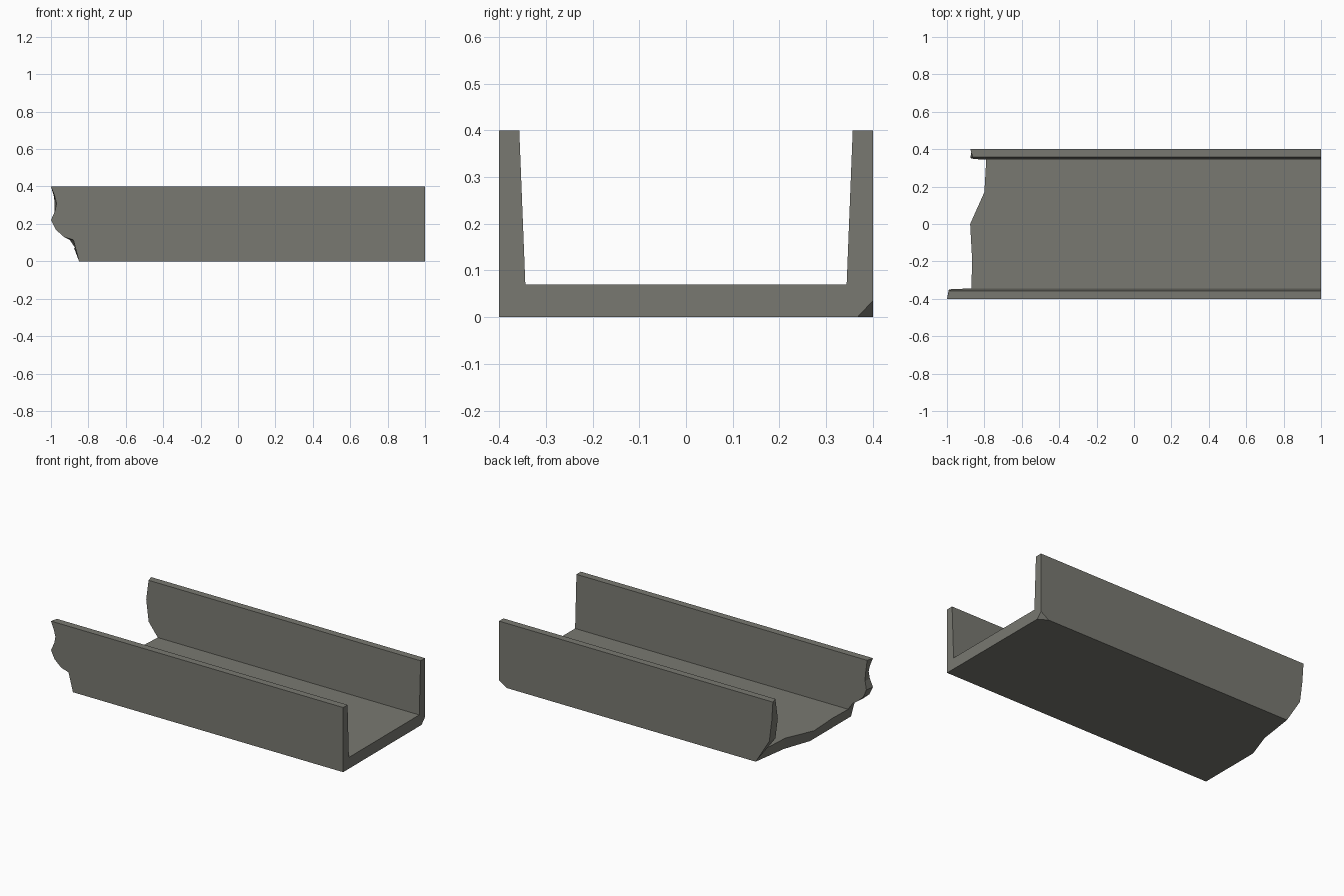
import bpy, bmesh
from mathutils import Vector

if "Cube" in bpy.data.objects:
    bpy.data.objects.remove(bpy.data.objects["Cube"])

WALL_Y, HEIGHT, FLOOR_Z, END_X = 0.4, 0.4, 0.07, 1.0

# Broken edge of each wall: (height, outer x, inner x), and of the floor: (y, bottom x, top x)
FRONT = [(0.40, -1.0, -0.99), (0.35, -0.98, -0.985), (0.31, -0.97, -0.98), (0.27, -0.978, -0.98),
         (0.22, -1.0, -0.99), (0.17, -0.975, -0.97), (0.13, -0.93, -0.925),
         (0.115, -0.88, -0.90), (0.0, -0.85, -0.87)]
FLOOR = [(-0.2, -0.85, -0.865), (0.0, -0.85, -0.876), (0.17, -0.79, -0.80)]
BACK = [(0.0, -0.757, -0.79), (0.15, -0.85, -0.855), (0.28, -0.867, -0.875), (0.40, -0.875, -0.862)]


def inner_y(z):
    return 0.344 + 0.013 * (z - FLOOR_Z) / (HEIGHT - FLOOR_Z)


def wall(points, side):
    """Pairs of outer and inner points going along one tapered wall."""
    pairs = []
    for z, xo, xi in points:
        zi = max(z, FLOOR_Z)
        pairs.append(((xo, side * WALL_Y, z), (xi, side * inner_y(zi), zi)))
    return pairs


pairs = wall(FRONT, -1)
pairs += [((xb, y, 0), (xt, y, FLOOR_Z)) for y, xb, xt in FLOOR]
pairs += wall(BACK, 1)

# Channel body: loft from the broken end to the straight end
bm = bmesh.new()
rows = []
for o, i in pairs:
    rows.append([bm.verts.new(p) for p in
                 (o, i, (END_X, i[1], i[2]), (END_X, o[1], o[2]))])
for a, b in zip(rows, rows[1:]):
    for k in range(4):
        n = (k + 1) % 4
        bm.faces.new((a[k], a[n], b[n], b[k]))
bm.faces.new(rows[0])
bm.faces.new(rows[-1])
bmesh.ops.recalc_face_normals(bm, faces=bm.faces[:])

# Small chip knocked off the back lower corner of the straight end
p1, p2, p3 = Vector((1, 0.367, 0)), Vector((1, 0.4, 0.035)), Vector((0.945, 0.4, 0))
normal = (p2 - p1).cross(p3 - p1).normalized()
if normal.dot(Vector((1, 0.4, 0)) - p1) < 0:
    normal = -normal
bmesh.ops.bisect_plane(bm, geom=bm.verts[:] + bm.edges[:] + bm.faces[:],
                       plane_co=p1, plane_no=normal, clear_outer=True)
bmesh.ops.holes_fill(bm, edges=[e for e in bm.edges if e.is_boundary], sides=0)
bmesh.ops.recalc_face_normals(bm, faces=bm.faces[:])

mesh = bpy.data.meshes.new("broken_channel")
bm.to_mesh(mesh)
bm.free()

stone = bpy.data.materials.new("warm grey stone")
stone.diffuse_color = (0.19, 0.19, 0.165, 1)
stone.use_nodes = True
stone.node_tree.nodes["Principled BSDF"].inputs["Base Color"].default_value = stone.diffuse_color
mesh.materials.append(stone)
channel = bpy.data.objects.new("broken_channel", mesh)
bpy.context.collection.objects.link(channel)
